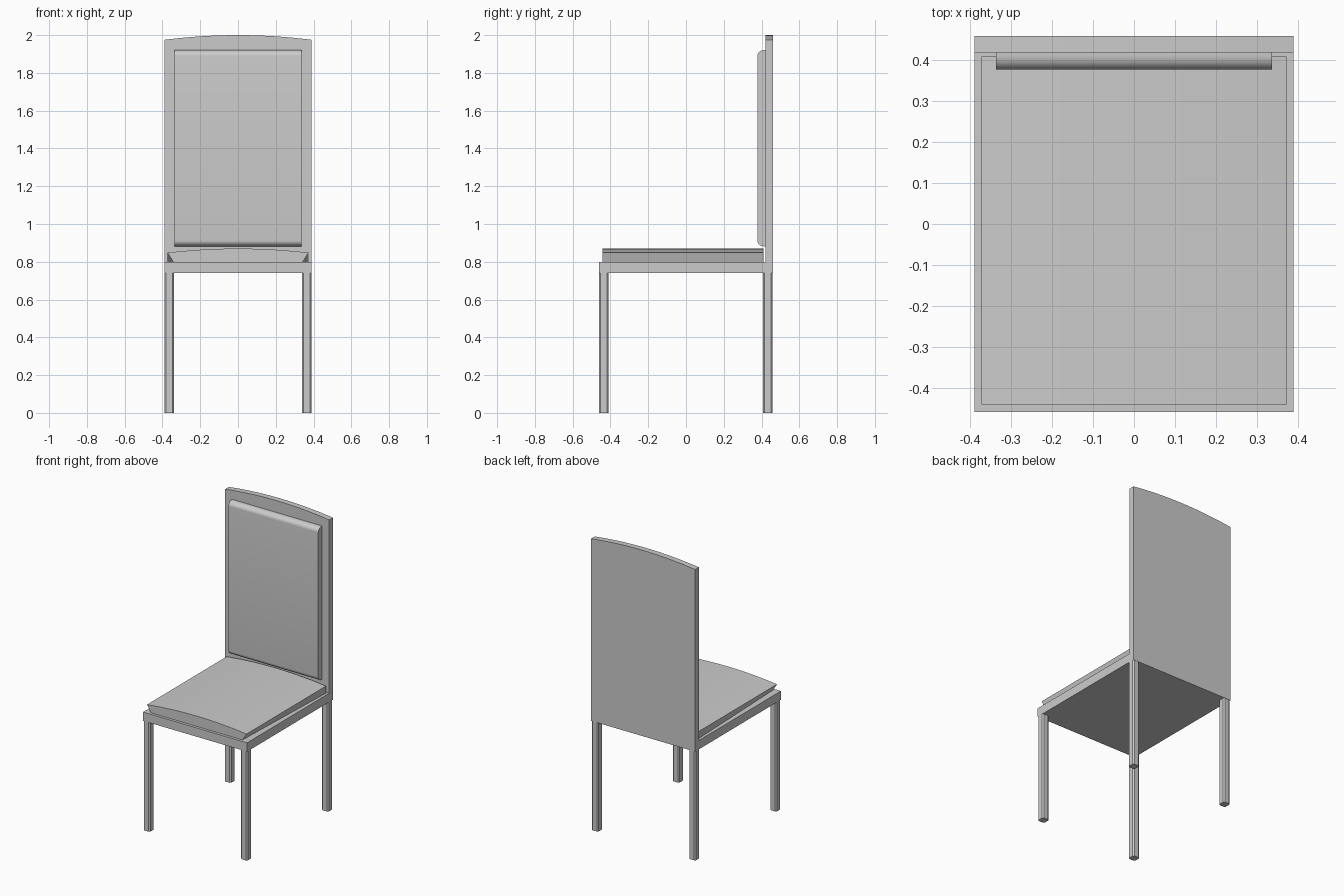
import bpy, bmesh, math

if "Cube" in bpy.data.objects:
    bpy.data.objects.remove(bpy.data.objects["Cube"])


def loft(name, a, b):
    """Closed solid between two matching outlines."""
    n = len(a)
    faces = [tuple(range(n)), tuple(range(2 * n - 1, n - 1, -1))]
    faces += [(i, i + n, (i + 1) % n + n, (i + 1) % n) for i in range(n)]
    me = bpy.data.meshes.new(name)
    me.from_pydata(a + b, [], faces)
    bm = bmesh.new()
    bm.from_mesh(me)
    bmesh.ops.recalc_face_normals(bm, faces=bm.faces)
    bm.to_mesh(me)
    bm.free()
    ob = bpy.data.objects.new(name, me)
    bpy.context.collection.objects.link(ob)
    bpy.context.view_layer.objects.active = ob
    bpy.ops.object.select_all(action='DESELECT')
    ob.select_set(True)
    bpy.ops.object.shade_smooth_by_angle(angle=math.radians(30))
    return ob


def box(name, x0, x1, y0, y1, z0, z1):
    ring = [(x0, y0), (x1, y0), (x1, y1), (x0, y1)]
    return loft(name, [(x, y, z0) for x, y in ring], [(x, y, z1) for x, y in ring])


def arched(half, bottom_half, y, z0, z_side, z_top, n=16):
    """Outline in the xz plane with a gently arched top."""
    pts = [(-bottom_half, y, z0), (bottom_half, y, z0)]
    for i in range(n + 1):
        t = 1 - 2 * i / n
        pts.append((half * t, y, z_side + (z_top - z_side) * (1 - t * t)))
    return pts


# Seat frame and tall back panel with arched top
box("seat_frame", -0.39, 0.39, -0.46, 0.42, 0.74, 0.80)
loft("back_panel", arched(0.39, 0.39, 0.42, 0.74, 1.975, 2.0),
     arched(0.39, 0.39, 0.46, 0.74, 1.975, 2.0))

# Seat cushion: domed, undercut at the front corners
loft("seat_cushion", arched(0.373, 0.343, -0.442, 0.80, 0.848, 0.87),
     arched(0.373, 0.373, 0.41, 0.80, 0.848, 0.87))

# Back cushion with rounded top and bottom front edges
profile = [(0.42, 0.882)]
for cz, start in ((0.912, 0), (1.89, 90)):
    for i in range(9):
        a = math.radians(start + 90 * i / 8)
        profile.append((0.412 - 0.034 * math.sin(a), cz - 0.03 * math.cos(a)))
profile.append((0.42, 1.92))
loft("back_cushion", [(-0.337, y, z) for y, z in profile],
     [(0.337, y, z) for y, z in profile])

# Four chamfered legs
for side, sx in (("left", -1), ("right", 1)):
    for pos, y in (("front", -0.435), ("back", 0.433)):
        x = sx * 0.365
        leg = box(f"{pos}_leg_{side}", x - 0.025, x + 0.025, y - 0.025, y + 0.025, 0, 0.74)
        bm = bmesh.new()
        bm.from_mesh(leg.data)
        edges = [e for e in bm.edges if abs(e.verts[0].co.z - e.verts[1].co.z) > 0.5]
        bmesh.ops.bevel(bm, geom=edges, offset=0.008, segments=1, affect='EDGES')
        bm.to_mesh(leg.data)
        bm.free()
